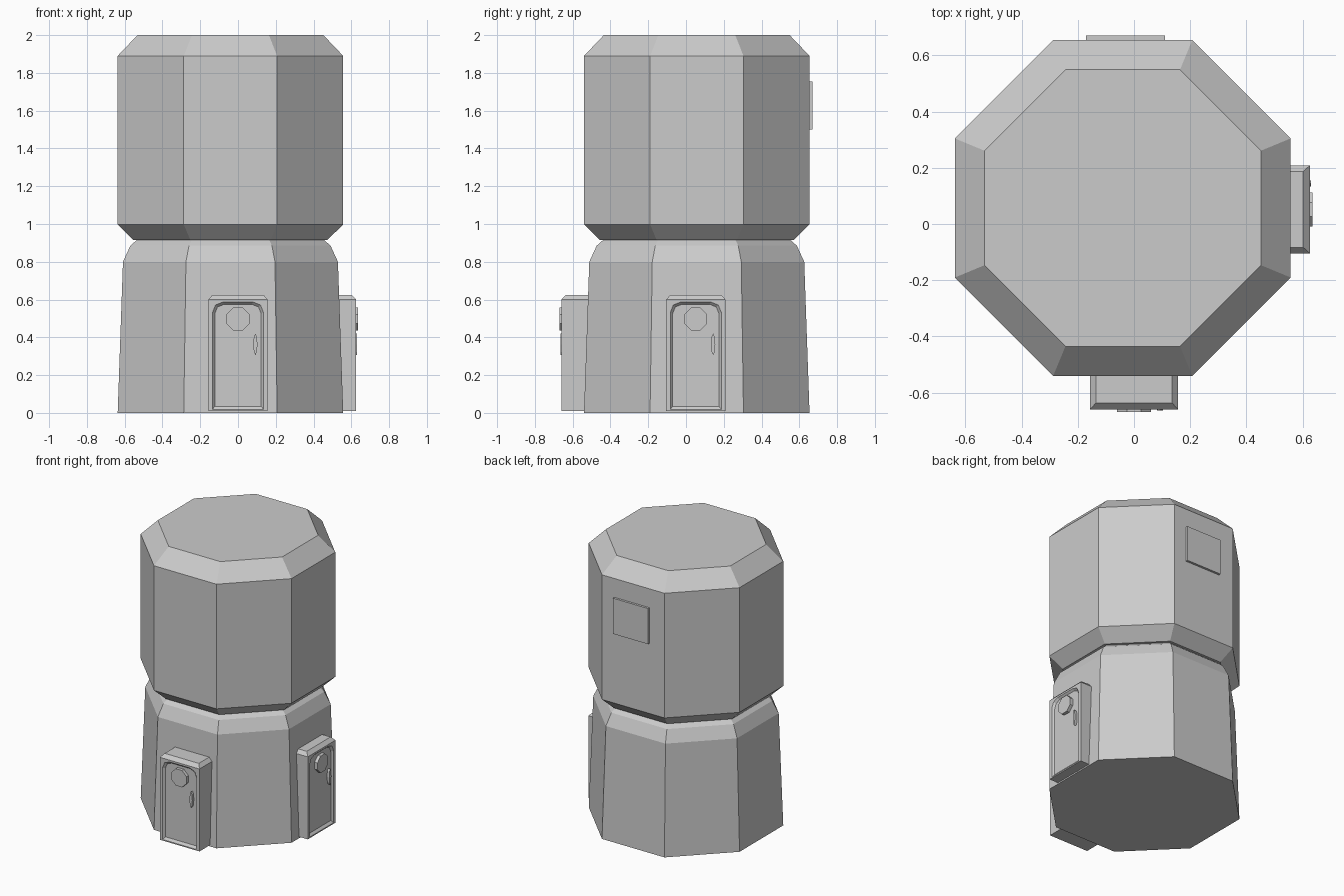
import bpy, bmesh
from math import cos, sin, pi, radians
from mathutils import Matrix, Vector

if "Cube" in bpy.data.objects:
    bpy.data.objects.remove(bpy.data.objects["Cube"])

CX, CY = -0.04, 0.057


def loft(name, rings, matrix=Matrix()):
    """Skin equal-length point rings and cap both ends."""
    bm = bmesh.new()
    vr = [[bm.verts.new(matrix @ Vector(p)) for p in r] for r in rings]
    n = len(vr[0])
    for a, b in zip(vr, vr[1:]):
        for i in range(n):
            j = (i + 1) % n
            bm.faces.new((a[i], a[j], b[j], b[i]))
    bm.faces.new(vr[0])
    bm.faces.new(vr[-1])
    bmesh.ops.recalc_face_normals(bm, faces=bm.faces)
    me = bpy.data.meshes.new(name)
    bm.to_mesh(me)
    bm.free()
    ob = bpy.data.objects.new(name, me)
    bpy.context.collection.objects.link(ob)
    return ob


def octagon(apothem, z):
    r = apothem / cos(pi / 8)
    return [(CX + r * cos(pi / 8 + i * pi / 4), CY + r * sin(pi / 8 + i * pi / 4), z) for i in range(8)]


def rect(x0, x1, y0, y1, z):
    return [(x0, y0, z), (x1, y0, z), (x1, y1, z), (x0, y1, z)]


# Lower and upper octagonal drums
loft("lower_drum", [octagon(a, z) for a, z in
     ((0.597, 0), (0.569, 0.80), (0.53, 0.885), (0.495, 0.916))])
loft("upper_drum", [octagon(a, z) for a, z in
     ((0.513, 0.915), (0.597, 0.998), (0.597, 1.89), (0.492, 2.0))])


def panel_outline(w, z0, z1, c, y):
    """Door outline with rounded upper corners."""
    right = [(w, z1 - c), (w - c * 0.29, z1 - c * 0.29), (w - c, z1)]
    pts = [(-w, z0), (w, z0)] + right + [(-x, z) for x, z in reversed(right)]
    return [(x, y, z) for x, z in pts]


def square_outline(w, z0, z1, c, y):
    right = [(w, z1 - c), (w, z1), (w - c, z1)]
    pts = [(-w, z0), (w, z0)] + right + [(-x, z) for x, z in reversed(right)]
    return [(x, y, z) for x, z in pts]


def door(prefix, m):
    # Porch box with a recessed door panel; local y = 0 is the front plane
    w = 0.157
    loft(prefix + "_door_box", [
        square_outline(w, 0.01, 0.60, 0.06, 0.2),
        square_outline(w, 0.01, 0.60, 0.06, 0),
        panel_outline(0.135, 0.018, 0.587, 0.055, 0),
        panel_outline(0.123, 0.035, 0.575, 0.05, 0.014)], m)
    # Bevelled porch roof
    loft(prefix + "_door_roof", [rect(-w, w, 0, 0.2, 0.60),
                                 rect(-w + 0.022, w - 0.022, 0.024, 0.2, 0.625)], m)
    # Porthole and handle
    r = 0.065
    ring = [(r * cos(pi / 8 + i * pi / 4), 0.497 + r * sin(pi / 8 + i * pi / 4)) for i in range(8)]
    loft(prefix + "_door_porthole", [[(x, y, z) for x, z in ring] for y in (0.02, -0.009)], m)
    grip = [(0.092 + 0.011 * cos(i * pi / 4), 0.363 + 0.057 * sin(i * pi / 4)) for i in range(8)]
    loft(prefix + "_door_handle", [[(x, y, z) for x, z in grip] for y in (0.02, -0.004)], m)


door("front", Matrix.Translation((0, -0.66, 0)))
door("right", Matrix.Translation((0.626, 0.052, 0)) @ Matrix.Rotation(radians(90), 4, 'Z'))

# Back wall plate
loft("back_window", [rect(-0.17, 0.11, 0.63, 0.67, 1.50), rect(-0.17, 0.11, 0.63, 0.67, 1.755)])
